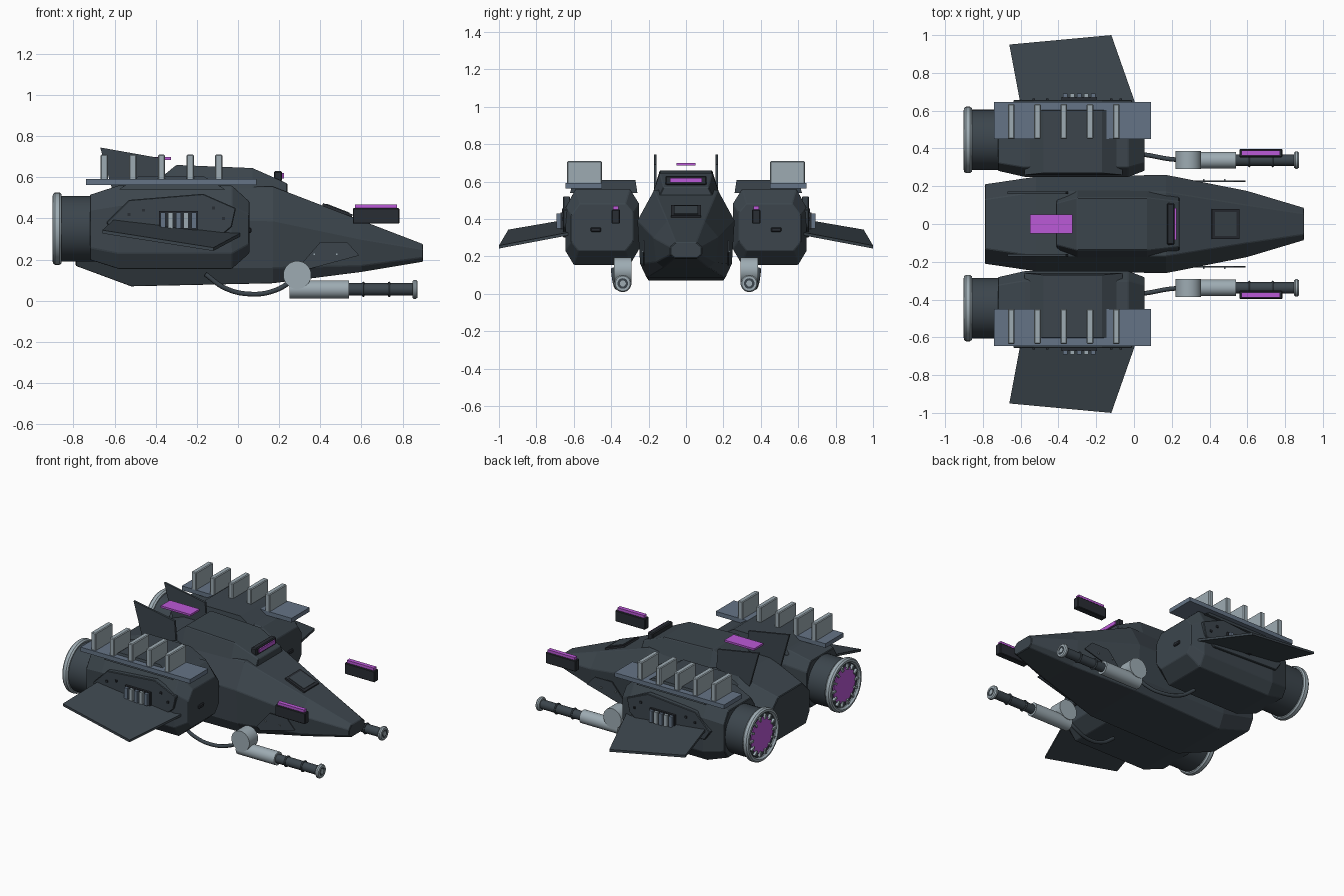
import bpy, bmesh, math
from mathutils import Vector, Matrix

if "Cube" in bpy.data.objects:
    bpy.data.objects.remove(bpy.data.objects["Cube"])


def mat(name, rgb):
    m = bpy.data.materials.new(name)
    m.diffuse_color = (*rgb, 1)
    m.use_nodes = True
    m.node_tree.nodes["Principled BSDF"].inputs["Base Color"].default_value = m.diffuse_color
    return m


HULL = mat("dark slate", (0.045, 0.060, 0.073))
TRIM = mat("charcoal", (0.022, 0.026, 0.033))
LIGHT = mat("light grey", (0.34, 0.41, 0.45))
BLUE = mat("blue grey", (0.13, 0.175, 0.24))
PURPLE = mat("purple glow", (0.50, 0.10, 0.68))


def finish(name, bm, m, smooth=False, bevel=0):
    bmesh.ops.recalc_face_normals(bm, faces=bm.faces)
    me = bpy.data.meshes.new(name)
    bm.to_mesh(me)
    bm.free()
    ob = bpy.data.objects.new(name, me)
    bpy.context.collection.objects.link(ob)
    me.materials.append(m)
    if bevel:
        b = ob.modifiers.new("edge", 'BEVEL')
        b.width, b.segments = bevel, 1
    if smooth:
        bpy.ops.object.select_all(action='DESELECT')
        ob.select_set(True)
        bpy.context.view_layer.objects.active = ob
        bpy.ops.object.shade_smooth_by_angle(angle=math.radians(35))
    return ob


def loft(name, rings, m, closed=False, smooth=False, bevel=0):
    """Skin equal-length rings of points; cap both ends, or close the loop."""
    bm = bmesh.new()
    vs = [[bm.verts.new(p) for p in r] for r in rings]
    n, k = len(vs[0]), len(vs)
    for i in range(k if closed else k - 1):
        a, b = vs[i], vs[(i + 1) % k]
        for j in range(n):
            bm.faces.new((a[j], a[(j + 1) % n], b[(j + 1) % n], b[j]))
    if not closed:
        bm.faces.new(vs[0])
        bm.faces.new(vs[-1])
    return finish(name, bm, m, smooth, bevel)


def box(name, x, y, z, m, tilt=0, bevel=0):
    """Box from (min, max) ranges, tilted about y."""
    bm = bmesh.new()
    size = Vector((x[1] - x[0], y[1] - y[0], z[1] - z[0]))
    mid = Vector((x[0] + x[1], y[0] + y[1], z[0] + z[1])) / 2
    bmesh.ops.create_cube(bm, size=1, matrix=Matrix.Translation(mid)
                          @ Matrix.Rotation(tilt, 4, 'Y') @ Matrix.Diagonal((*size, 1)))
    return finish(name, bm, m, bevel=bevel)


def sbox(name, s, x, y, z, m, bevel=0):
    return box(name, x, sorted((s * y[0], s * y[1])), z, m, bevel=bevel)


def turned(name, prof, y, z, m, closed=False, n=36):
    """Profile of (x, radius) turned about a lengthwise axis."""
    rings = [[(x, y + r * math.cos(2 * math.pi * i / n), z + r * math.sin(2 * math.pi * i / n))
              for i in range(n)] for x, r in prof]
    return loft(name, rings, m, closed, True)


def plate(name, pts, y0, y1, m, bevel=0):
    """Upright plate from an (x, z) outline between two y values."""
    return loft(name, [[(x, y, z) for x, z in pts] for y in (y0, y1)], m, bevel=bevel)


def body(name, secs, m):
    """Symmetric body: x followed by (half width, z) pairs, top to bottom."""
    return loft(name, [[(x, w, z) for w, z in h] + [(x, -w, z) for w, z in h[::-1]]
                       for x, h in secs], m, bevel=0.004)


# Fuselage and canopy
body("fuselage", [
    (-0.79, [(0.13, 0.46), (0.21, 0.38), (0.21, 0.24), (0.17, 0.17)]),
    (-0.52, [(0.17, 0.55), (0.25, 0.40), (0.245, 0.16), (0.20, 0.07)]),
    (0.17, [(0.17, 0.555), (0.26, 0.39), (0.245, 0.16), (0.21, 0.085)]),
    (0.60, [(0.10, 0.39), (0.175, 0.30), (0.16, 0.17), (0.12, 0.14)]),
    (0.90, [(0.055, 0.275), (0.085, 0.25), (0.085, 0.21), (0.06, 0.19)])], HULL)
body("canopy", [
    (-0.41, [(0.11, 0.57), (0.14, 0.53)]),
    (-0.30, [(0.14, 0.66), (0.18, 0.53)]),
    (0.07, [(0.14, 0.645), (0.18, 0.53)]),
    (0.24, [(0.12, 0.57), (0.15, 0.51)])], HULL)

# Canopy light bar, roof light and nose hatch
box("canopy_light_frame", (0.175, 0.215), (-0.11, 0.11), (0.58, 0.63), TRIM, bevel=0.006)
box("canopy_light", (0.214, 0.224), (-0.085, 0.085), (0.595, 0.62), PURPLE)
box("roof_light", (-0.55, -0.325), (-0.05, 0.05), (0.685, 0.698), PURPLE)
SLOPE = math.atan(0.386)
box("hatch_frame", (0.405, 0.56), (-0.08, 0.08), (0.427, 0.447), TRIM, SLOPE)
box("hatch_panel", (0.422, 0.543), (-0.063, 0.063), (0.431, 0.451), HULL, SLOPE)

for s, side in ((1, "left"), (-1, "right")):
    def nm(part):
        return side + "_" + part

    # Roof fin and nose side plate
    plate(nm("roof_fin"), [(-0.67, 0.745), (-0.36, 0.69), (-0.35, 0.56), (-0.60, 0.50)],
          s * 0.158, s * 0.172, HULL)
    plate(nm("nose_plate"), [(0.30, 0.17), (0.40, 0.285), (0.53, 0.285), (0.59, 0.22), (0.33, 0.15)],
          s * 0.222, s * 0.23, HULL)
    for x in (0.37, 0.48):
        sbox(nm("nose_bolt"), s, (x - 0.004, x + 0.004), (0.23, 0.237), (0.222, 0.23), LIGHT)

    # Engine nacelle with chamfered ends
    octo = [(0.30, 0.155), (0.60, 0.155), (0.645, 0.23), (0.645, 0.46),
            (0.59, 0.56), (0.30, 0.56), (0.25, 0.48), (0.25, 0.24)]
    loft(nm("nacelle"), [[(x, s * (0.447 + (y - 0.447) * ky), 0.355 + (z - 0.355) * kz)
                          for y, z in octo]
                         for x, ky, kz in ((-0.72, 0.84, 0.78), (-0.58, 1, 1),
                                           (-0.03, 1, 1), (0.055, 0.84, 0.62))], HULL, bevel=0.004)
    loft(nm("nacelle_hump"), [[(x, s * y, z) for x, y in ((a, c), (b, c), (b, d), (a, d))]
                              for a, b, c, d, z in ((-0.58, -0.06, 0.26, 0.62, 0.54),
                                                    (-0.48, -0.17, 0.27, 0.60, 0.607))], HULL)
    sbox(nm("nacelle_vent"), s, (0.05, 0.065), (0.455, 0.51), (0.33, 0.355), TRIM, 0.005)

    # Side panel, bolts and grille
    plate(nm("side_panel"), [(-0.64, 0.38), (-0.53, 0.49), (-0.17, 0.52), (-0.01, 0.45),
                             (-0.03, 0.36), (-0.10, 0.30), (-0.60, 0.32)],
          s * 0.62, s * 0.657, HULL, 0.004)
    for x, z in ((-0.53, 0.42), (-0.46, 0.44), (-0.12, 0.45), (-0.07, 0.40)):
        sbox(nm("panel_bolt"), s, (x - 0.007, x + 0.007), (0.655, 0.664), (z - 0.007, z + 0.007), TRIM)
    sbox(nm("grille_frame"), s, (-0.385, -0.195), (0.65, 0.672), (0.345, 0.435), TRIM)
    for i in range(5):
        x = -0.365 + i * 0.0375
        sbox(nm("grille_slat"), s, (x - 0.012, x + 0.012), (0.67, 0.692), (0.35, 0.43), LIGHT if i % 2 else BLUE)

    # Drooping wing
    wing = [(-0.60, 0.63, 0.39), (0.01, 0.63, 0.32), (-0.12, 1.0, 0.25), (-0.66, 0.95, 0.335)]
    loft(nm("wing"), [[(x, s * y, z + d) for x, y, z in wing] for d in (-0.008, 0.008)], HULL)

    # Cooling rack
    sbox(nm("rack_plate"), s, (-0.74, 0.09), (0.45, 0.645), (0.563, 0.592), BLUE)
    for i in range(5):
        x = -0.65 + i * 0.139
        sbox(nm("rack_blade"), s, (x - 0.018, x + 0.018), (0.45, 0.635), (0.585, 0.71), LIGHT, 0.005)

    # Thruster: barrel, ring, glowing disc and teeth
    ey, ez = s * 0.445, 0.35
    turned(nm("thruster"), [(-0.882, 0.16), (-0.66, 0.16)], ey, ez, HULL)
    turned(nm("thruster_ring"), [(-0.89, 0.145), (-0.902, 0.155), (-0.90, 0.168), (-0.89, 0.176),
                                 (-0.868, 0.176), (-0.858, 0.168), (-0.86, 0.145)], ey, ez, LIGHT, True)
    turned(nm("thruster_glow"), [(-0.888, 0.118), (-0.87, 0.118)], ey, ez, PURPLE)
    for i in range(14):
        bm = bmesh.new()
        bmesh.ops.create_cube(bm, size=1, matrix=Matrix.Translation((-0.887, ey, ez))
                              @ Matrix.Rotation(i * math.tau / 14, 4, 'X')
                              @ Matrix.Translation((0, 0.122, 0)) @ Matrix.Diagonal((0.024, 0.034, 0.014, 1)))
        finish(nm("thruster_tooth"), bm, LIGHT)

    # Gun: shoulder drum, housing, barrel with collars, muzzle
    gy, gz = s * 0.338, 0.055
    bm = bmesh.new()
    bmesh.ops.create_cone(bm, cap_ends=True, segments=36, radius1=0.068, radius2=0.068, depth=0.095,
                          matrix=Matrix.Translation((0.288, gy, 0.125)) @ Matrix.Rotation(math.pi / 2, 4, 'X'))
    finish(nm("gun_drum"), bm, LIGHT, True)
    turned(nm("gun_housing"), [(0.25, 0.044), (0.54, 0.044)], gy, gz, LIGHT)
    turned(nm("gun_barrel"), [(0.53, 0.03), (0.87, 0.03)], gy, gz, HULL)
    for x in (0.61, 0.735):
        turned(nm("gun_collar"), [(x - 0.006, 0.034), (x, 0.038), (x + 0.006, 0.034)], gy, gz, HULL)
    turned(nm("gun_muzzle"), [(0.848, 0.028), (0.848, 0.04), (0.855, 0.046), (0.865, 0.046),
                              (0.873, 0.04), (0.873, 0.028)], gy, gz, LIGHT, True)
    turned(nm("gun_bore"), [(0.868, 0.016), (0.873, 0.016)], gy, gz, LIGHT)

    # Sagging cable from nacelle to gun
    cu = bpy.data.curves.new(nm("cable"), 'CURVE')
    cu.dimensions, cu.bevel_depth, cu.bevel_resolution = '3D', 0.012, 3
    sp = cu.splines.new('BEZIER')
    path = [(-0.16, 0.39, 0.13), (-0.06, 0.38, 0.06), (0.07, 0.365, 0.032), (0.18, 0.345, 0.05), (0.27, 0.338, 0.10)]
    sp.bezier_points.add(len(path) - 1)
    for p, (x, y, z) in zip(sp.bezier_points, path):
        p.co = (x, s * y, z)
        p.handle_left_type = p.handle_right_type = 'AUTO'
    ob = bpy.data.objects.new(nm("cable"), cu)
    bpy.context.collection.objects.link(ob)
    cu.materials.append(HULL)

    # Floating light pod beside the nose
    sbox(nm("light_pod"), s, (0.558, 0.785), (0.353, 0.397), (0.375, 0.45), TRIM, 0.004)
    sbox(nm("light_pod_glow"), s, (0.57, 0.773), (0.362, 0.39), (0.445, 0.468), PURPLE)
